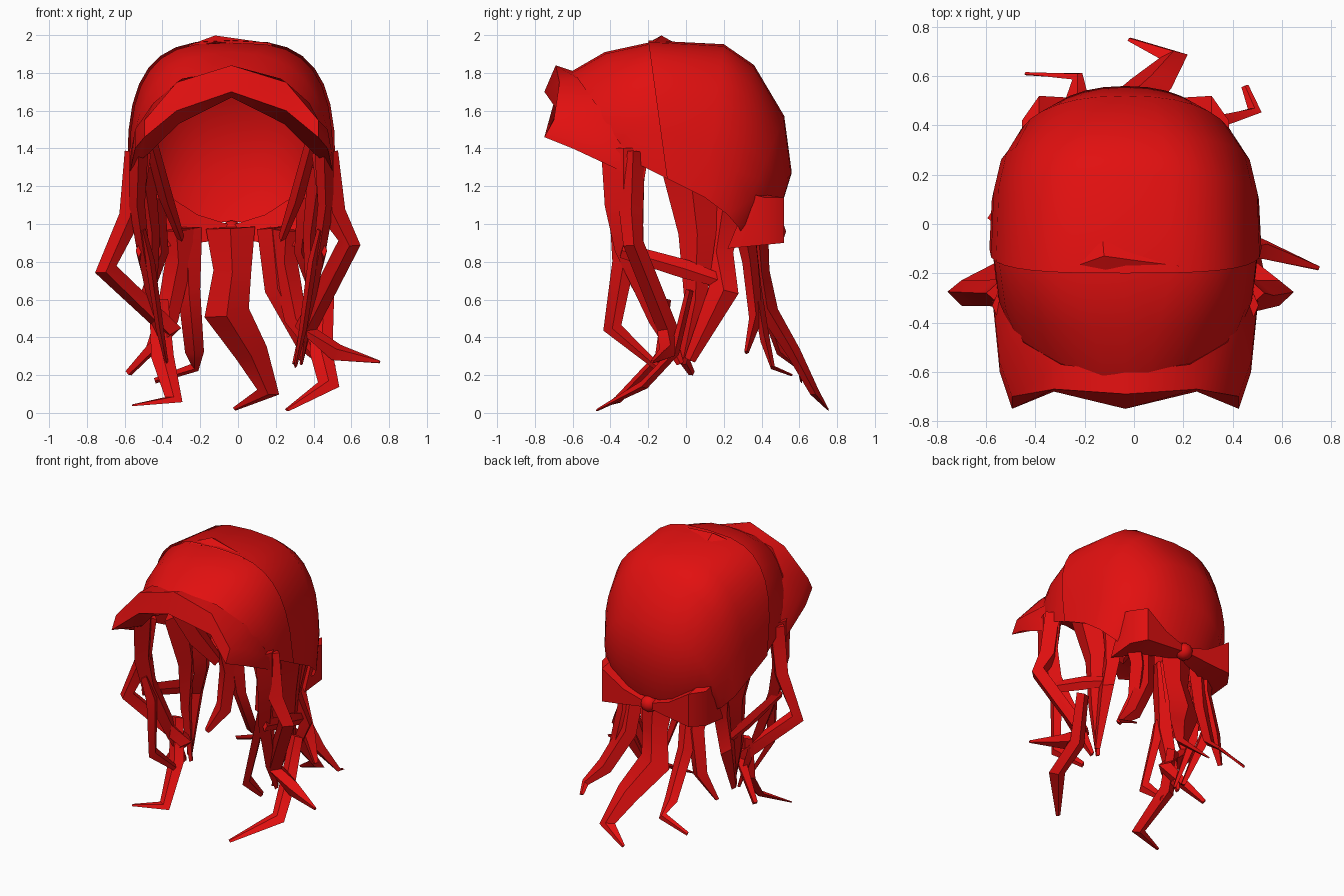
import bpy, bmesh, math
from mathutils import Vector

if "Cube" in bpy.data.objects:
    bpy.data.objects.remove(bpy.data.objects["Cube"])

MID = -.035   # x of the head's centre line
X, Y, Z = Vector((1, 0, 0)), Vector((0, 1, 0)), Vector((0, 0, 1))

red = bpy.data.materials.new("bright red")
red.use_nodes = True
red.diffuse_color = (.76, .005, .005, 1)
red.node_tree.nodes["Principled BSDF"].inputs["Base Color"].default_value = red.diffuse_color


def finish(name, bm, angle):
    bmesh.ops.recalc_face_normals(bm, faces=bm.faces[:])
    mesh = bpy.data.meshes.new(name)
    bm.to_mesh(mesh)
    bm.free()
    obj = bpy.data.objects.new(name, mesh)
    bpy.context.collection.objects.link(obj)
    mesh.materials.append(red)
    bpy.ops.object.select_all(action="DESELECT")
    obj.select_set(True)
    bpy.context.view_layer.objects.active = obj
    bpy.ops.object.shade_smooth_by_angle(angle=math.radians(angle))


def loft(name, rings, closed, angle=45):
    """Skin a list of point rings; closed rings also get end caps."""
    bm = bmesh.new()
    rows = [[bm.verts.new(p) for p in ring] for ring in rings]
    count = len(rows[0])
    for a, b in zip(rows, rows[1:]):
        for i in range(count if closed else count - 1):
            j = (i + 1) % count
            bm.faces.new((a[i], a[j], b[j], b[i]))
    if closed:
        bm.faces.new(rows[0])
        bm.faces.new(rows[-1])
    finish(name, bm, angle)


def lock(name, points, wide, thick=.42):
    """Faceted hair lock: points are x, y, z, half width."""
    path = [Vector(p[:3]) for p in points]
    rings = []
    for i, p in enumerate(path):
        along = (path[min(i + 1, len(path) - 1)] - path[max(i - 1, 0)]).normalized()
        side = (wide - along * wide.dot(along)).normalized() * points[i][3]
        flat = along.cross(side) * thick
        rings.append([p + side, p + flat, p - side, p - flat])
    loft(name, rings, True, 35)


def pair(name, points, wide, thick=.42):
    """The same lock on both sides; x is measured from the centre line."""
    for label, s in (("left", 1), ("right", -1)):
        lock(label + "_" + name, [(MID + s * x, y, z, w) for x, y, z, w in points], wide, thick)


# Head cloth: arches from hem to hem over the crown
# hem y, hem z, crown y, crown z, half width, roundness
ARCHES = [
    (-.39, 1.39, -.62, 1.80, .47, 1),
    (-.28, 1.33, -.43, 1.91, .52, .85),
    (-.10, 1.24, -.20, 1.96, .54, .65),
    (.10, 1.14, .20, 1.94, .53, .68),
    (.22, 1.05, .36, 1.83, .50, .75),
    (.28, .98, .52, 1.56, .44, .85),
    (.30, .94, .56, 1.26, .37, .9),
    (.31, .91, .48, 1.00, .28, 1),
]


def arch(hem_y, hem_z, top_y, top_z, half, power, grow=0):
    ring = []
    for i in range(17):
        a = math.pi * i / 16
        c, s = math.cos(a), math.sin(a)
        px = math.copysign(abs(c) ** power, c)
        up = abs(s) ** power
        ring.append((MID + px * (half + grow),
                     hem_y + (top_y - hem_y) * up,
                     hem_z + (top_z + grow - hem_z) * up))
    return ring


loft("front_head_cloth", [arch(*a) for a in ARCHES[:4]], False)
loft("rear_head_cloth", [arch(*a, grow=.012) for a in ARCHES[2:]], False)

# Small raised crease on the crown
lock("crown_crease", [(-.26, -.18, 1.935, .02), (-.12, -.13, 1.965, .06),
                      (.02, -.15, 1.95, .05), (.18, -.17, 1.945, .02)], Y, .55)

# Folded brim: each station is back top, front top, front lip, back bottom
BRIM = [
    (.54, (-.20, 1.36), (-.28, 1.33), (-.30, 1.26), (-.22, 1.24)),
    (.51, (-.35, 1.53), (-.56, 1.50), (-.60, 1.40), (-.36, 1.33)),
    (.46, (-.48, 1.64), (-.70, 1.55), (-.75, 1.46), (-.42, 1.37)),
    (.29, (-.57, 1.77), (-.67, 1.75), (-.68, 1.60), (-.54, 1.53)),
    (0, (-.60, 1.81), (-.69, 1.84), (-.75, 1.70), (-.62, 1.67)),
]
stations = [(1, s) for s in BRIM] + [(-1, s) for s in BRIM[-2::-1]]
loft("folded_brim", [[(MID + side * s[0] * k, y, z) for (y, z), k in zip(s[1:], (.9, 1, 1, .96))]
                     for side, s in stations], True, 40)

# Locks that match on both sides
pair("front_lock", [(.49, -.33, 1.4, .12), (.50, -.33, 1.1, .10), (.47, -.30, .88, .08),
                    (.40, -.14, .5, .06), (.37, -.03, .26, .02)], Y)
pair("forward_lock", [(.47, -.36, .97, .04), (.43, -.33, .8, .06),
                      (.38, -.39, .45, .05), (.34, -.16, .25, .02)], Y)
pair("cross_lock", [(.49, -.34, .86, .04), (.46, 0, .76, .05), (.42, .24, .68, .03)], Z)
pair("side_lock", [(.47, .02, 1.3, .15), (.42, .06, .95, .10),
                   (.42, .05, .6, .06), (.33, -.02, .26, .02)], Y)
pair("ear_lock", [(.40, .2, 1.12, .12), (.37, .16, .85, .09),
                  (.44, .2, .65, .08), (.37, .02, .28, .03)], Y)
pair("temple_lock", [(.43, -.1, 1.45, .08), (.35, .06, 1.15, .09), (.27, .2, .93, .05)], Y)
pair("nape_lock", [(.29, .31, .97, .09), (.28, .34, .8, .07), (.34, .37, .5, .06),
                   (.44, .32, .32, .02)], X, .6)

# Outer bent locks, different on each side
lock("right_outer_lock", [(-.53, -.28, 1.38, .07), (-.57, -.28, 1.04, .06), (-.70, -.28, .76, .06),
                          (-.36, -.1, .44, .06), (-.58, .03, .21, .02)], X, .9)
lock("left_outer_lock", [(.46, -.28, 1.38, .07), (.50, -.29, 1.06, .07), (.59, -.28, .9, .06),
                         (.36, -.1, .45, .06), (.52, -.1, .32, .05), (.75, -.18, .27, .01)], X, .9)

# Long front tips that kick forward
lock("right_front_tip", [(-.42, -.1, .6, .05), (-.40, -.14, .3, .06),
                         (-.34, -.36, .07, .05), (-.56, -.42, .04, .01)], X)
lock("left_front_tip", [(.46, .02, .65, .05), (.44, -.06, .32, .06),
                        (.48, -.22, .15, .06), (.26, -.47, .015, .015)], X)

# Back locks
lock("right_back_lock", [(-.27, .33, .98, .08), (-.26, .38, .65, .06), (-.23, .5, .32, .05),
                         (-.23, .6, .24, .03), (-.44, .61, .17, .015)], X)
lock("left_back_lock", [(.18, .33, .98, .08), (.21, .37, .66, .07), (.36, .42, .38, .06),
                        (.49, .46, .24, .03), (.45, .56, .20, .015)], X)
lock("centre_back_lock", [(-.04, .38, .98, .13), (-.03, .4, .75, .10), (-.06, .44, .53, .12),
                          (.07, .57, .32, .09), (.16, .68, .11, .06), (-.02, .75, .02, .012)], X)

# Bow at the nape: wing sections flare away from the knot
# x, inner y at top, inner y at bottom, outer y, bottom z, top z
WING = [(.02, .43, .42, .50, .92, 1.0), (.18, .41, .38, .51, .90, 1.05),
        (.35, .38, .28, .52, .88, 1.16), (.42, .34, .22, .42, .87, 1.16)]
for label, s in (("left", 1), ("right", -1)):
    loft(label + "_bow_wing", [[(MID + s * x, top, hi), (MID + s * x, out, hi - .02),
                                (MID + s * x, out, lo + .02), (MID + s * x, low, lo)]
                               for x, top, low, out, lo, hi in WING], True, 35)
bm = bmesh.new()
bmesh.ops.create_icosphere(bm, subdivisions=2, radius=.06)
bmesh.ops.translate(bm, verts=bm.verts, vec=(MID, .47, .96))
finish("bow_knot", bm, 45)
